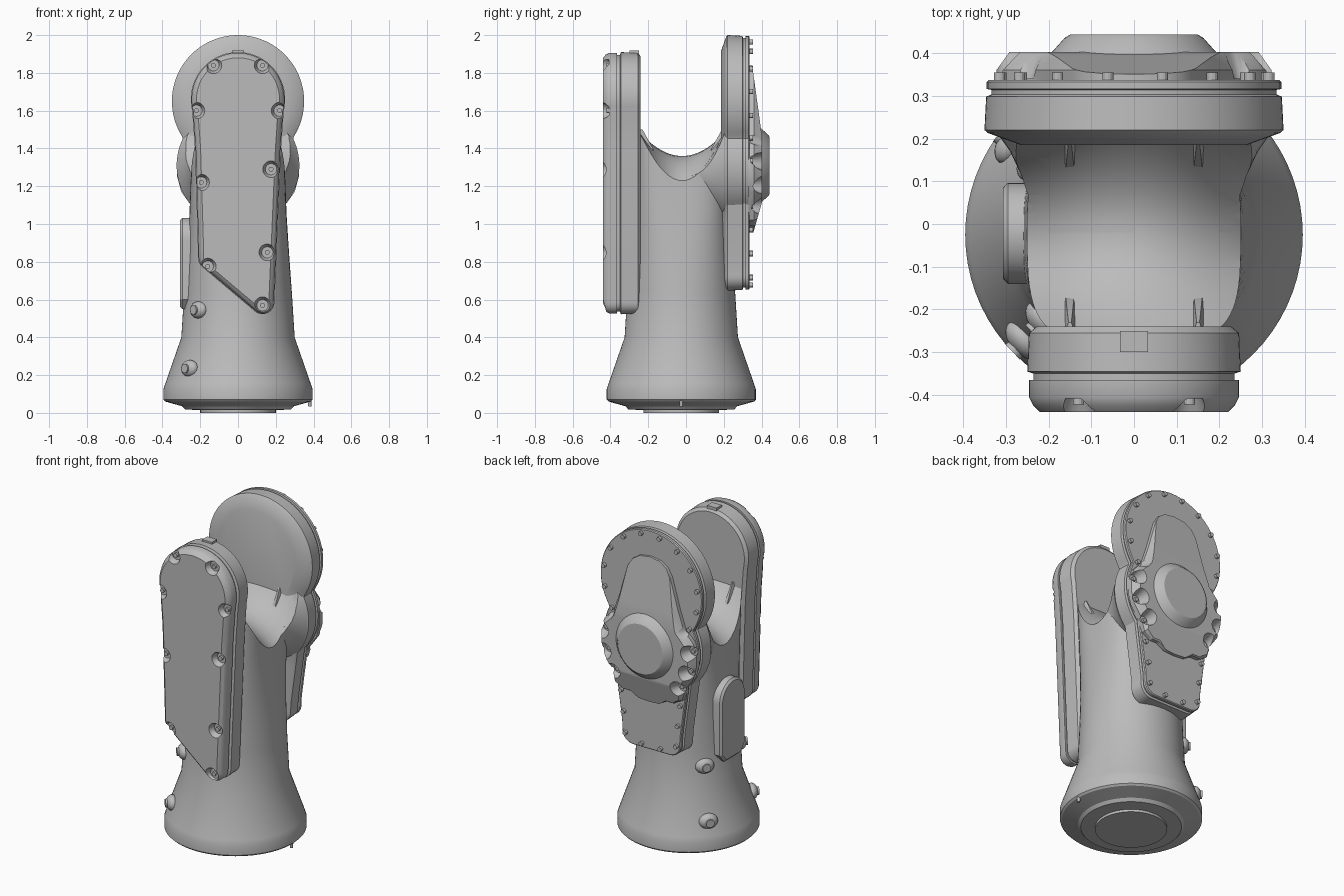
import bpy, bmesh, math
from mathutils import Matrix, Vector

cube = bpy.data.objects.get("Cube")
if cube:
    bpy.data.objects.remove(cube, do_unlink=True)

grey = bpy.data.materials.new("cast_grey")
grey.use_nodes = True
grey.diffuse_color = (0.5, 0.5, 0.5, 1)
for node in grey.node_tree.nodes:
    if node.type == 'BSDF_PRINCIPLED':
        node.inputs["Base Color"].default_value = (0.5, 0.5, 0.5, 1)
parts = []


def finish(name, bm):
    bmesh.ops.recalc_face_normals(bm, faces=bm.faces)
    mesh = bpy.data.meshes.new(name)
    bm.to_mesh(mesh)
    bm.free()
    mesh.materials.append(grey)
    ob = bpy.data.objects.new(name, mesh)
    bpy.context.collection.objects.link(ob)
    parts.append(ob)
    return ob


def skin(rings):
    """Join equal rings of points with quads and close both ends."""
    bm = bmesh.new()
    rows = [[bm.verts.new(p) for p in ring] for ring in rings]
    n = len(rows[0])
    for a, b in zip(rows, rows[1:]):
        for i in range(n):
            j = (i + 1) % n
            bm.faces.new((a[i], a[j], b[j], b[i]))
    bm.faces.new(rows[0])
    bm.faces.new(rows[-1])
    return bm


def arc(cx, cz, r, start, end, n):
    angles = [math.radians(start + (end - start) * i / n) for i in range(n + 1)]
    return [(cx + r * math.cos(a), cz + r * math.sin(a)) for a in angles]


def mirrored(half):
    """Half runs down the right side from the top; returns the full loop."""
    return half[::-1] + [(-x, z) for x, z in half if x > 0.001]


def inset(loop, d):
    pts = [Vector(p) for p in loop]
    out = []
    for i, p in enumerate(pts):
        e1 = (p - pts[i - 1]).normalized()
        e2 = (pts[(i + 1) % len(pts)] - p).normalized()
        n1, n2 = Vector((-e1.y, e1.x)), Vector((-e2.y, e2.x))
        out.append(p + (n1 + n2) * d / max(0.5, 1 + n1.dot(n2)))
    return out


def plate(loop, layers, axis='y'):
    """Stack insets of an outline; layers are (depth, inset)."""
    def place(p, d):
        return (p[0], d, p[1]) if axis == 'y' else (d, p[0], p[1])
    return skin([[place(p, d) for p in inset(loop, i)] for d, i in layers])


def pegs(spots, y0, r0, y1, r1, seg=12):
    bm = bmesh.new()
    for x, z in spots:
        m = Matrix.Translation((x, (y0 + y1) / 2, z)) @ Matrix.Rotation(-math.pi / 2, 4, 'X')
        bmesh.ops.create_cone(bm, cap_ends=True, segments=seg, radius1=r0,
                              radius2=r1, depth=y1 - y0, matrix=m)
    return bm


def along(loop, count):
    """Evenly spaced points on a closed outline."""
    pts = [Vector(p) for p in loop]
    segs = list(zip(pts, pts[1:] + pts[:1]))
    step = sum((b - a).length for a, b in segs) / count
    out, left = [], step / 2
    for a, b in segs:
        length = (b - a).length
        while left <= length:
            out.append(a.lerp(b, left / length))
            left += step
        left -= length
    return out


def cut(ob, cutter):
    mod = ob.modifiers.new("cut", 'BOOLEAN')
    mod.object, mod.solver, mod.operation = cutter, 'EXACT', 'DIFFERENCE'
    dg = bpy.context.evaluated_depsgraph_get()
    mesh = bpy.data.meshes.new_from_object(ob.evaluated_get(dg))
    ob.modifiers.clear()
    ob.data = mesh


def drop(ob):
    parts.remove(ob)
    bpy.data.objects.remove(ob, do_unlink=True)


# Column: round flared foot, turning squarish towards the saddle
CY = -0.025
profile = [(0.2, 0, 2), (0.2, 0.015, 2), (0.28, 0.018, 2), (0.295, 0.035, 2),
           (0.385, 0.06, 2), (0.395, 0.07, 2), (0.395, 0.125, 2), (0.385, 0.155, 2),
           (0.3, 0.4, 2), (0.285, 0.64, 2.05), (0.27, 0.85, 2.3), (0.257, 1.05, 2.8),
           (0.25, 1.25, 3.5), (0.25, 1.48, 4)]


def column_ring(r, z, power):
    ring = []
    for i in range(72):
        a = math.tau * i / 72
        c, s = math.cos(a), math.sin(a)
        ring.append((r * math.copysign(abs(c) ** (2 / power), c),
                     CY + r * math.copysign(abs(s) ** (2 / power), s), z))
    return ring


column = finish("column", skin([column_ring(*p) for p in profile]))

# Flared neck that carries the rear arm
neck = finish("rear_neck", skin([[(x, y, z) for x, z in arc(0, 1.31, r, 0, 354, 59)]
              for y, r in [(-0.02, 0.235), (0.05, 0.247), (0.11, 0.262), (0.17, 0.29), (0.215, 0.322)]]))

# Saddle cutter, lower towards both sides
rings = []
for k in range(17):
    x = -0.4 + 0.05 * k
    fall = min((x / 0.25) ** 2, 2)
    ring = [(x, -0.02 + 0.22 * t, 1.36 - 0.13 * fall + (0.12 + 0.12 * fall) * t * t)
            for t in [i / 10 - 1 for i in range(21)]]
    rings.append(ring + [(x, 0.2, 2.2), (x, -0.24, 2.2)])
saddle = finish("saddle_cutter", skin(rings))
saddle.hide_render = True
for ob in (column, neck):
    cut(ob, saddle)
drop(saddle)

# Front arm and its chamfered cover
front = (arc(0, 1.66, 0.25, -14, 194, 40) + [(-0.228, 1.4), (-0.212, 0.86)]
         + arc(-0.15, 0.82, 0.062, 185, 232, 5) + arc(0.13, 0.585, 0.063, 236, 360, 8)
         + [(0.228, 1.4)])
finish("front_arm", plate(front, [(-0.24, 0.022), (-0.255, 0.004), (-0.345, 0), (-0.35, 0.015), (-0.37, 0.015)]))
cover = finish("front_cover", plate(front, [(-0.365, 0.004), (-0.405, 0.004), (-0.425, 0.014), (-0.44, 0.03)]))
spots = [(-0.13, 1.84), (0.13, 1.84), (-0.22, 1.6), (0.22, 1.6), (0.175, 1.29),
         (-0.195, 1.22), (0.155, 0.85), (-0.16, 0.775), (0.13, 0.57)]
pockets = finish("pocket_cutter", pegs(spots, -0.46, 0.053, -0.408, 0.03, 20))
cut(cover, pockets)
drop(pockets)
finish("front_screws", pegs(spots, -0.422, 0.013, -0.4, 0.013))

# Tab on top of the front arm
bm = bmesh.new()
bmesh.ops.create_cube(bm, size=1, matrix=Matrix.Translation((0, -0.275, 1.9)) @ Matrix.Diagonal((0.065, 0.05, 0.035, 1)))
finish("top_tab", bm)

# Rear arm: two merged discs with a tapered tail
rear = mirrored(arc(0, 1.65, 0.35, 90, -32, 30) + arc(0, 1.31, 0.325, 26, -40, 14)
                + [(0.235, 1.0), (0.205, 0.78)] + arc(0.125, 0.725, 0.078, 5, -88, 7))
finish("rear_arm", plate(rear, [(0.185, 0.085), (0.213, 0.008), (0.22, 0), (0.298, 0.004), (0.303, 0.016),
                                (0.314, 0.016), (0.316, 0.005), (0.332, 0.005), (0.337, 0.01)]))
rear_spots = along(inset(rear, 0.03), 26)
finish("rear_screws", pegs(rear_spots, 0.33, 0.013, 0.354, 0.013))

# Rear gear housing with sloped ends, notched around the screws
shape = mirrored([(0, 1.84), (0.07, 1.83), (0.115, 1.8), (0.145, 1.75), (0.2, 1.56), (0.235, 1.46),
                  (0.3, 1.39), (0.322, 1.33), (0.322, 1.25), (0.3, 1.17), (0.25, 1.1), (0.225, 1.02),
                  (0.17, 0.99), (0.12, 0.99), (0.07, 0.96), (0, 0.955)])
bm = plate(shape, [(0.33, 0), (0.36, 0), (0.402, 0.03)])
for co, no in [((0, 0.352, 1.83), (0, 0.35, 0.048)), ((0, 0.358, 0.96), (0, 0.14, -0.04))]:
    bmesh.ops.bisect_plane(bm, geom=bm.verts[:] + bm.edges[:] + bm.faces[:], plane_co=co,
                           plane_no=Vector(no).normalized(), clear_outer=True)
    bmesh.ops.holes_fill(bm, edges=[e for e in bm.edges if e.is_boundary])
housing = finish("gear_housing", bm)
notches = finish("notch_cutter", pegs(rear_spots, 0.341, 0.028, 0.42, 0.056, 20))
cut(housing, notches)
drop(notches)
finish("housing_boss", skin([[(x, y, z) for x, z in arc(0, 1.31, r, 0, 354, 59)]
       for y, r in [(0.38, 0.2), (0.4, 0.195), (0.41, 0.185), (0.435, 0.163), (0.443, 0.15)]]))

# Ribs where the saddle meets the arms
for side, sx in (("left", 1), ("right", -1)):
    for end, wall, d in (("front", -0.25, 1), ("rear", 0.21, -1)):
        rings = []
        for z, w, depth in ((1.27, 0.035, 0.1), (1.4, 0.028, 0.075), (1.5, 0.01, 0.02)):
            x = sx * 0.15
            rings.append([(x - w, wall, z), (x - w / 3, wall + d * depth, z),
                          (x + w / 3, wall + d * depth, z), (x + w, wall, z)])
        finish(f"{end}_{side}_rib", skin(rings))

# Rounded access panel on the right side
panel = [(y - 0.022, z) for y, z in mirrored(arc(0, 0.915, 0.118, 90, 0, 10) + [(0.118, 0.6), (0.075, 0.55)])]
finish("side_panel", plate(panel, [(-0.2, 0), (-0.295, 0), (-0.307, 0.012)], 'x'))

# Socket plugs on the column
for label, angle in (("back", 143), ("front", 224)):
    for level, z, r in (("upper", 0.545, 0.29), ("lower", 0.235, 0.355)):
        bm = bmesh.new()
        m = Matrix.Translation((0, CY, z)) @ Matrix.Rotation(math.radians(angle), 4, 'Z') @ Matrix.Translation((r, 0, 0))
        bmesh.ops.create_uvsphere(bm, u_segments=20, v_segments=12, radius=1, matrix=m @ Matrix.Diagonal((0.035, 0.055, 0.045, 1)))
        bmesh.ops.create_cone(bm, cap_ends=True, segments=16, radius1=0.024, radius2=0.024, depth=0.05,
                              matrix=m @ Matrix.Translation((0.015, 0, 0)) @ Matrix.Rotation(math.pi / 2, 4, 'Y'))
        finish(f"{level}_{label}_plug", bm)

# Locating pin under the rim
bm = bmesh.new()
bmesh.ops.create_cone(bm, cap_ends=True, segments=12, radius1=0.008, radius2=0.012, depth=0.05,
                      matrix=Matrix.Translation((0.38, CY, 0.06)))
finish("locating_pin", bm)

# Smooth curved faces, keep machined edges sharp
bpy.ops.object.select_all(action='DESELECT')
for ob in parts:
    ob.select_set(True)
bpy.context.view_layer.objects.active = column
bpy.ops.object.shade_smooth_by_angle(angle=math.radians(28))
